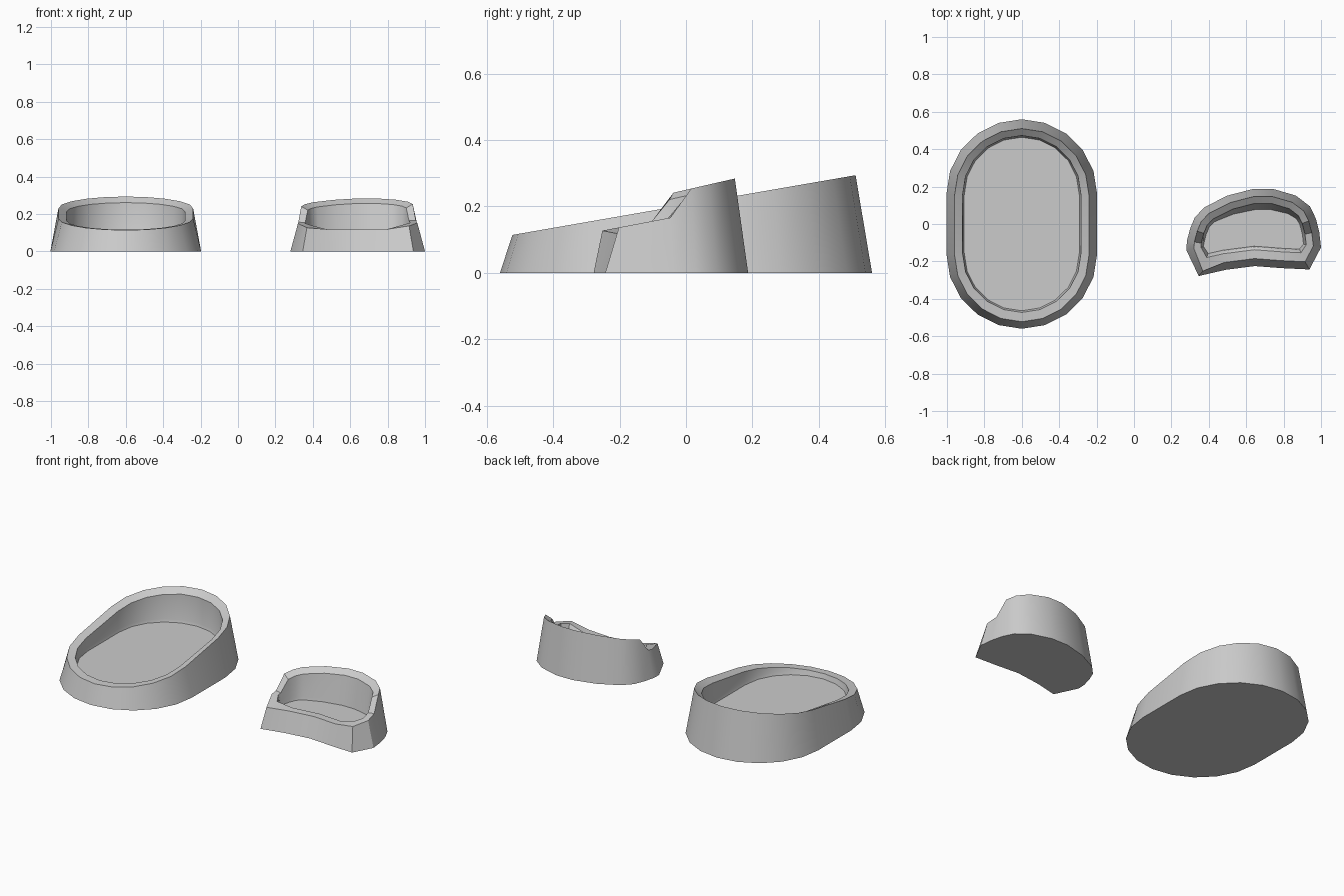
import bpy, bmesh, math
from mathutils import Vector

if "Cube" in bpy.data.objects:
    bpy.data.objects.remove(bpy.data.objects["Cube"])


def inset(pts, d):
    """Move every edge of a counter-clockwise outline inward by d (mitred)."""
    out, n = [], len(pts)
    for i in range(n):
        p = Vector(pts[i])
        e1 = (p - Vector(pts[i - 1])).normalized()
        e2 = (Vector(pts[(i + 1) % n]) - p).normalized()
        n1, n2 = Vector((-e1.y, e1.x)), Vector((-e2.y, e2.x))
        out.append(p + (n1 + n2) * d / (1 + n1.dot(n2)))
    return out


def build(name, rings):
    """Skin stacked rings of equal length and cap both ends."""
    bm = bmesh.new()
    loops = [[bm.verts.new(p) for p in r] for r in rings]
    n = len(loops[0])
    for a, b in zip(loops, loops[1:]):
        for i in range(n):
            j = (i + 1) % n
            bm.faces.new((a[i], a[j], b[j], b[i]))
    bm.faces.new(loops[0][::-1])
    bm.faces.new(loops[-1])
    me = bpy.data.meshes.new(name)
    bm.to_mesh(me)
    bm.free()
    ob = bpy.data.objects.new(name, me)
    bpy.context.collection.objects.link(ob)
    bpy.context.view_layer.objects.active = ob
    ob.select_set(True)
    bpy.ops.object.shade_smooth_by_angle(angle=math.radians(30))
    ob.select_set(False)


def flat(pts, z):
    return [(p[0], p[1], z) for p in pts]


# Large oval tray: stadium outline with a rim sloping up to the back
oval = []
for sign, start in ((1, 0), (-1, 180)):
    for k in range(11):
        a = math.radians(start + 18 * k)
        oval.append((-0.6 + 0.403 * math.cos(a), sign * 0.16 + 0.4 * math.sin(a)))
rim = [(p.x, p.y - 0.006, 0.205 + 0.174 * (p.y - 0.006)) for p in inset(oval, 0.043)]
lip = [(p.x, p.y, 0.189 + 0.153 * p.y) for p in inset(oval, 0.086)]
build("oval_tray", [flat(oval, 0), rim, lip,
                    flat(inset(oval, 0.09), 0.105), flat(inset(oval, 0.095), 0.088)])

# Small bean-shaped tray: concave low front, stepped rim, high back
bean = [(.346, -.278), (.49, -.245), (.645, -.225), (.79, -.236), (.938, -.243),
        (1.0, -.125), (.99, -.04), (.972, .03), (.94, .095), (.865, .152),
        (.745, .187), (.635, .187), (.50, .152), (.377, .09), (.325, .035),
        (.30, -.025), (.283, -.09), (.28, -.14)]
HIGH = range(7, 16)          # points behind the step in the rim


def bean_height(i, p):
    if i in HIGH:
        return 0.250 + 0.23 * p.y
    if 0 < i < 4:
        return 0.118
    return 0.175 + 0.19 * p.y


def bean_ring(d, drop, corner=0, front=0):
    """Rim ring; the front edge can be shifted in y."""
    pts = inset(bean, d)
    pts[0].y -= corner
    for i in range(5):
        pts[i].y += front
    return [(p.x, p.y, bean_height(i, p) - (drop if i in HIGH else 0))
            for i, p in enumerate(pts)]


def bean_floor(d, z):
    pts = inset(bean, d)
    return [(p.x, p.y + (0.015 if i < 5 else -max(0, p.y) * 0.2), z)
            for i, p in enumerate(pts)]


build("bean_tray", [flat(bean, 0), bean_ring(0.04, 0, corner=0.02),
                    bean_ring(0.077, 0.018, front=0.01),
                    bean_floor(0.087, 0.105), bean_floor(0.091, 0.088)])
